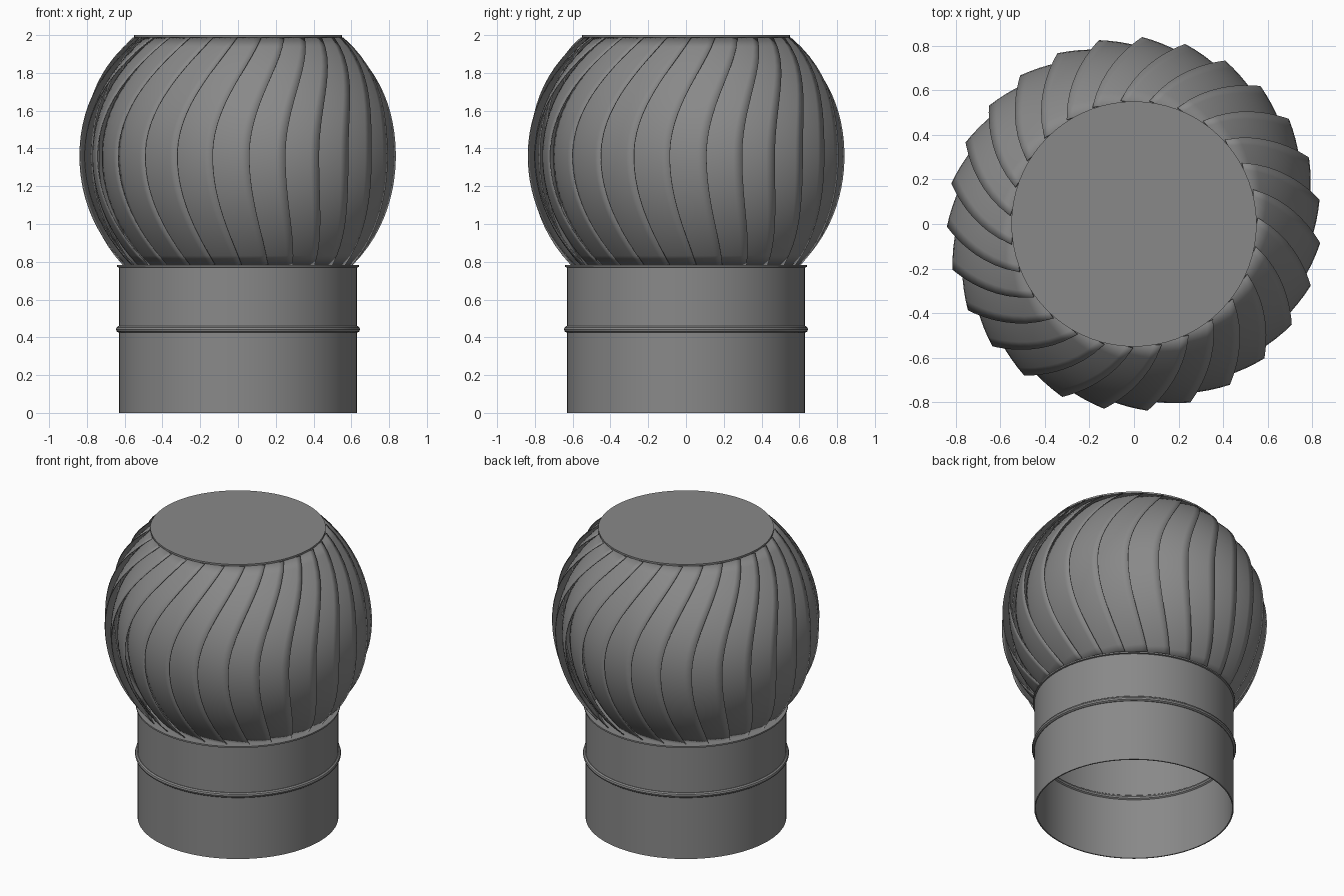
import bpy, bmesh, math

if "Cube" in bpy.data.objects:
    bpy.data.objects.remove(bpy.data.objects["Cube"], do_unlink=True)

# Single metal colour
metal = bpy.data.materials.new("grey metal")
metal.use_nodes = True
grey = (0.25, 0.25, 0.25, 1)
metal.diffuse_color = grey
metal.node_tree.nodes["Principled BSDF"].inputs["Base Color"].default_value = grey


def finish(name, bm, angle=35):
    mesh = bpy.data.meshes.new(name)
    bm.to_mesh(mesh)
    bm.free()
    mesh.materials.append(metal)
    obj = bpy.data.objects.new(name, mesh)
    bpy.context.collection.objects.link(obj)
    bpy.ops.object.select_all(action="DESELECT")
    obj.select_set(True)
    bpy.context.view_layer.objects.active = obj
    bpy.ops.object.shade_smooth_by_angle(angle=math.radians(angle))
    return obj


def lathe(name, profile, closed=True, segments=72):
    """Spin (radius, height) points around the vertical axis."""
    bm = bmesh.new()
    rings = []
    for r, z in profile:
        if r == 0:
            rings.append([bm.verts.new((0, 0, z))] * segments)
        else:
            rings.append([bm.verts.new((r * math.cos(math.tau * i / segments),
                                        r * math.sin(math.tau * i / segments), z))
                          for i in range(segments)])
    pairs = list(zip(rings, rings[1:]))
    if closed:
        pairs.append((rings[-1], rings[0]))
    for a, b in pairs:
        for i in range(segments):
            j = (i + 1) % segments
            corners = list(dict.fromkeys((a[i], a[j], b[j], b[i])))
            if len(corners) > 2:
                bm.faces.new(corners)
    bmesh.ops.recalc_face_normals(bm, faces=bm.faces)
    return finish(name, bm)


# Open pipe with a turned-in ledge and a thin rim
lathe("base_pipe", [(0.63, 0), (0.63, 0.77), (0.64, 0.772), (0.64, 0.782),
                    (0.5, 0.782), (0.5, 0.772), (0.622, 0.77), (0.622, 0)])

# Rolled bead around the pipe
BEAD = 0.018
lathe("pipe_bead", [(0.628 + BEAD * math.cos(math.tau * k / 10),
                     0.442 + BEAD * math.sin(math.tau * k / 10)) for k in range(10)])

# Flat cap
lathe("top_cap", [(0, 1.988), (0.55, 1.988), (0.55, 2.0), (0, 2.0)], closed=False)

# Overlapping swept vanes on a globe
VANES, ROWS, COLS = 27, 24, 6
CENTRE, RADIUS = 1.36, 0.84
LOW, HIGH = 0.782, 1.988
TIP, WIDTH, DROP = math.radians(4.1 - 90), math.radians(19), 0.075


def sweep(z):
    """Angle by which a vane leans away from its widest point."""
    if z > CENTRE:
        return math.radians(22) * ((z - CENTRE) / (HIGH - CENTRE)) ** 2
    return math.radians(11) * ((CENTRE - z) / (CENTRE - LOW)) ** 2


bm = bmesh.new()
for v in range(VANES):
    grid = []
    for i in range(ROWS + 1):
        z = LOW + (HIGH - LOW) * i / ROWS
        edge = math.sqrt(RADIUS ** 2 - (z - CENTRE) ** 2)
        row = []
        for j in range(COLS + 1):
            t = j / COLS
            a = TIP + math.tau * v / VANES + sweep(z) - WIDTH * t
            r = edge * (1 - DROP * t)
            row.append(bm.verts.new((r * math.cos(a), r * math.sin(a), z)))
        grid.append(row)
    for low, high in zip(grid, grid[1:]):
        for j in range(COLS):
            bm.faces.new((low[j + 1], low[j], high[j], high[j + 1]))
vanes = finish("turbine_vanes", bm)
solid = vanes.modifiers.new("sheet thickness", "SOLIDIFY")
solid.thickness = 0.005
solid.offset = -1
